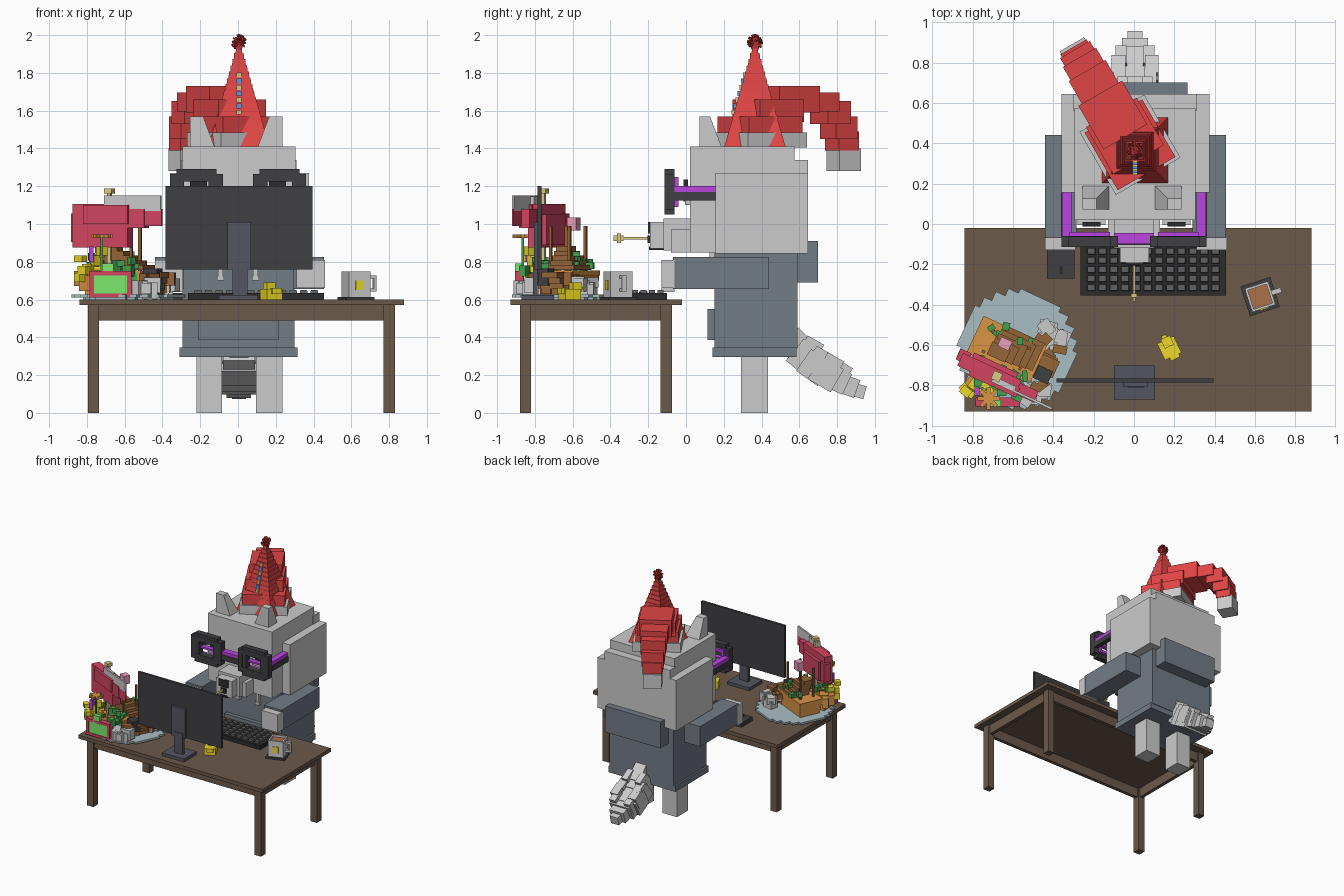
import bpy, bmesh, math, random
from mathutils import Matrix, Vector, Euler

random.seed(4)
COL = dict(wood=(.15, .1, .07), black=(.025, .025, .025), dark=(.05, .05, .055), slate=(.17, .2, .24),
           stand=(.09, .09, .12), red=(.75, .06, .06), deep=(.5, .03, .03), purple=(.5, .06, .75),
           tan=(.7, .6, .25), yellow=(.85, .7, .02), coffee=(.4, .16, .07), plate=(.4, .52, .55),
           sail=(.65, .06, .12), orange=(.7, .3, .06), brown=(.3, .13, .04), green=(.06, .35, .08),
           lime=(.2, .8, .15), pink=(.8, .35, .5), blue=(.1, .35, .8), white=(.85, .85, .85), key=(.12, .12, .12))
mats = {}


def mat(c):
    if c not in mats:
        mats[c] = bpy.data.materials.new(c)
        mats[c].diffuse_color = (*COL[c], 1)
    return mats[c]


def build(name, parts, color=None):
    """One object from boxes: (centre, size, euler, top taper)"""
    bm = bmesh.new()
    for c, s, *rest in parts:
        rot = rest[0] if rest else (0, 0, 0)
        taper = rest[1] if len(rest) > 1 else 1
        m = Matrix.Translation(c) @ Euler(rot).to_matrix().to_4x4() @ Matrix.Diagonal((*s, 1))
        vs = bmesh.ops.create_cube(bm, size=1)['verts']
        for v in vs:
            if v.co.z > 0:
                v.co.x *= taper
                v.co.y *= taper
            v.co = m @ v.co
    me = bpy.data.meshes.new(name)
    bm.to_mesh(me)
    bm.free()
    ob = bpy.data.objects.new(name, me)
    bpy.context.collection.objects.link(ob)
    if color:
        me.materials.append(mat(color))
    return ob


def span(x0, x1, y0, y1, z0, z1):
    return ((x0 + x1) / 2, (y0 + y1) / 2, (z0 + z1) / 2), (x1 - x0, y1 - y0, z1 - z0)


def pair(x0, x1, *yz):
    return [span(x0, x1, *yz), span(-x1, -x0, *yz)]


def ring(cx, cz, w, h, t, y0, y1):
    """Rectangular frame facing front"""
    return [span(cx - w, cx + w, y0, y1, cz + s * (h - t / 2) - t / 2, cz + s * (h - t / 2) + t / 2) for s in (1, -1)] + \
           [span(cx + s * (w - t / 2) - t / 2, cx + s * (w - t / 2) + t / 2, y0, y1, cz - h + t, cz + h - t) for s in (1, -1)]


# desk
build("desk_top", [span(-.84, .88, -.93, -.02, .57, .6)], "wood")
build("desk_legs", [span(x, x + .06, y, y + .06, 0, .57) for x in (-.795, .77) for y in (-.88, -.135)], "wood")
build("desk_rails", [span(-.74, .77, y, y + .03, .49, .57) for y in (-.865, -.12)] +
      [span(x, x + .03, -.82, -.135, .49, .57) for x in (-.78, .785)], "wood")

# monitor, keyboard, mouse
build("monitor_panel", [span(-.385, .395, -.785, -.765, .76, 1.2)], "dark")
build("monitor_stand", [span(-.1, .105, -.87, -.7, .6, .625), span(-.03, .05, -.81, -.785, .62, .8),
                        span(-.055, .07, -.805, -.785, .76, 1.01)], "stand")
build("keyboard_base", [span(-.265, .455, -.355, -.1, .6, .635)], "black")
build("keys", [((-.212 + i * .056, -.315 + j * .045, .642), (.042, .034, .016), (0, 0, 0), .85)
               for i in range(12) for j in range(5)], "key")
build("mouse", [span(-.43, -.295, -.27, -.125, .6, .635)], "dark")
build("mouse_wheel", [span(-.37, -.355, -.25, -.205, .63, .642)], "black")

# body
build("legs", [span(-.22, -.085, .29, .435, 0, .3), span(.095, .235, .29, .435, 0, .3)])
build("torso", [span(-.295, .3, .15, .59, .34, .85), span(-.31, .315, .14, .585, .295, .345),
                span(-.21, .215, .115, .16, .385, .55)], "slate")
build("hood", [span(-.25, .265, .55, .7, .69, .91)], "slate")
build("sleeves", [span(.29, .455, -.07, .44, .655, .825), span(-.44, -.285, -.07, .44, .655, .825)], "slate")
build("hands", [span(.31, .46, -.13, -.06, .66, .81), span(-.44, -.29, -.13, -.06, .64, .81)])
build("drawstrings", pair(.08, .105, .125, .15, .7, .85) + pair(.073, .112, .12, .15, .7, .725))

# tail: overlapping tilted blocks along a curve
path = [(.59, .35, .1, .15), (.63, .29, .17, .15), (.68, .24, .21, .14), (.74, .205, .23, .14),
        (.79, .18, .19, .12), (.84, .15, .13, .1), (.88, .125, .075, .07)]
build("tail", [((.005, y, z), (w, .14, h), (math.radians(-45 + 5 * i), 0, 0)) for i, (y, z, w, h) in enumerate(path)] +
      [((.005 + s * w * .36, y + .02, z + .03), (w * .3, .1, h), (math.radians(-30), 0, 0))
       for y, z, w, h in path[1:5] for s in (1, -1)])

# head
build("head", [span(-.295, .305, .02, .575, .85, 1.41), span(-.36, .375, .155, .575, .845, 1.27),
               span(-.3, .31, .56, .645, .845, 1.34), span(-.36, .375, .5, .645, .845, 1.27)])
ears = build("ears", [((-.19, .13, 1.49), (.13, .115, .16)), ((.17, .13, 1.49), (.13, .115, .16))])
for v in ears.data.vertices:
    if v.co.z > 1.5:  # lean the tips outward and forward
        s = 1 if v.co.x > 0 else -1
        if abs(v.co.x) < .18:
            v.co.x += s * .06
        if v.co.y > .13:
            v.co.y -= .06
build("snout", [span(-.1, .1, -.12, .03, .86, 1.03), span(-.07, .075, -.19, -.1, .87, 1.01),
                span(-.13, -.08, -.08, .03, .85, .97), span(.08, .13, -.08, .03, .85, .97)])
build("nose", [span(-.04, .045, -.2, -.18, .95, 1.01), span(-.03, .035, -.195, -.12, .862, .88),
               span(-.02, .025, -.205, -.18, .9, .94)], "black")
build("pick", [span(-.006, .008, -.37, -.18, .918, .932), span(-.014, .016, -.365, -.345, .9, .95),
               span(-.006, .008, -.385, -.33, .91, .94)], "tan")
build("eye_whites", pair(.14, .28, -.005, .03, 1.1, 1.2), "white")
build("pupils", pair(.165, .255, -.012, .01, 1.12, 1.235), "black")

# glasses: dark frames with purple inner trim
frames, trim = [], []
for s in (1, -1):
    cx = s * .22
    frames += ring(cx, 1.17, .14, .095, .04, -.115, -.06) + ring(cx, 1.17, .105, .12, .04, -.113, -.062)
    trim += ring(cx, 1.17, .1, .08, .022, -.105, -.04) + [span(cx - .1, cx + .1, -.09, -.05, 1.16, 1.175)]
frames += pair(.325, .362, -.06, .155, 1.125, 1.17) + [span(-.1, .1, -.105, -.065, 1.12, 1.165)]
trim += pair(.31, .358, -.06, .155, 1.17, 1.2) + [span(-.1, .1, -.1, -.045, 1.165, 1.19)]
build("glasses_frames", frames, "dark")
build("glasses_trim", trim, "purple")

# floppy hat: segments bending back along a turned direction
a = math.radians(30)
hc = Vector((-.03, .41, 0))
d = Vector((-math.sin(a), math.cos(a), 0))


def along(s, z):
    return hc + d * s + Vector((0, 0, z))


build("floppy_hat_brim", [(along(-.02, 1.445), (.37, .36, .08), (0, 0, a))])
segs = [(-.02, 1.52, .33, .1, .33), (.03, 1.6, .27, .12, .29), (.15, 1.66, .25, .14, .25),
        (.32, 1.645, .17, .1, .21), (.41, 1.59, .14, .12, .19), (.46, 1.51, .13, .12, .17), (.48, 1.44, .12, .1, .15)]
build("floppy_hat", [(along(s, z), (w, l, h), (0, 0, a)) for s, z, l, h, w in segs], "red")
build("floppy_hat_tip", [(along(.49, 1.34), (.14, .13, .12), (0, 0, a))])

# party hat: stepped pyramid with dots and a spiky pompom
N = 16
build("party_hat", [((.005, .365, 1.41 + (i + .5) * .033), (.31 * (1 - i / N) + .015, .31 * (1 - i / N) + .015, .034),
                     (0, 0, 0), .93) for i in range(N)], "red")
for c, k in (("tan", 0), ("blue", 1)):
    build("party_hat_dots_" + c, [((.005, .365 - (.16 * (1 - i / N) + .006), 1.41 + (i + .5) * .033), (.025, .014, .026))
                                  for i in range(5 + k, 12, 2)], c)
build("pompom", [((.005, .365, 1.962), (.085, .01, .01), (random.uniform(0, 6), random.uniform(0, 6), random.uniform(0, 6)))
                 for _ in range(26)] + [((.005, .365, 1.96), (.04, .04, .06))], "deep")

# mug on coaster
m = math.radians(18)


def turned(cx, cy, ang, u, v, z):
    return (cx + u * math.cos(ang) - v * math.sin(ang), cy + u * math.sin(ang) + v * math.cos(ang), z)


def mug(u, v, z, *s):
    return turned(.625, -.36, m, u, v, z), s, (0, 0, m)


build("coaster", [mug(0, 0, .607, .155, .155, .014)], "dark")
build("mug", [mug(0, s * .055, .68, .12, .012, .135) for s in (1, -1)] + [mug(s * .055, 0, .68, .012, .1, .135) for s in (1, -1)] +
      [mug(0, 0, .62, .12, .12, .015), mug(.085, 0, .72, .05, .025, .016), mug(.085, 0, .65, .05, .025, .016),
       mug(.102, 0, .685, .015, .025, .075)])
build("coffee", [mug(0, 0, .725, .1, .1, .01)], "coffee")
build("mug_patch", [mug(0, -.063, .675, .045, .006, .05)], "yellow")

# toy duck
t = math.radians(25)
build("toy_duck", [((.175, -.615, .628), (.09, .09, .056), (0, 0, t)), ((.165, -.585, .668), (.05, .05, .045), (0, 0, t)),
                   ((.2, -.655, .645), (.05, .03, .03), (0, 0, t)), ((.15, -.56, .66), (.025, .02, .012), (0, 0, t))], "yellow")

# food boat on a stepped plate
r = math.radians(-25)


def dish(u, v, z, *s, cx=-.58, cy=-.62, tilt=0):
    return turned(cx, cy, r, u, v, z), s, (0, tilt, r)


steps = [(.56, .22), (.51, .33), (.43, .43), (.33, .51), (.22, .56)]
build("plate", [dish(0, 0, .618, w, h, .016) for w, h in steps] + [dish(0, 0, .606, w * .8, h * .8, .012) for w, h in steps], "plate")
boat = dict(cx=-.63, cy=-.62)
build("boat_hull", [dish(0, 0, .64 + i * .025, .3 + .012 * i, .17 + .008 * i, .026, **boat) for i in range(5)], "orange")
build("boat_cabin", [dish(.05 - .02 * i, .03 - .015 * i, .77 + i * .025, .22 - .03 * i, .15 - .02 * i, .026, **boat)
                     for i in range(5)] + [dish(.17 + .015 * i, .01, .64 + .03 * i, .1, .15 - .02 * i, .03, **boat) for i in range(4)] +
      [dish(u, v, .87, .015, .015, .24, **boat) for u in (-.1, .1) for v in (-.06, .05)], "brown")
sail = dict(cx=-.68, cy=-.755)
build("sail", [dish(-.04, 0, .99, .32, .07, .23, **sail), dish(-.19, .02, .98, .06, .06, .15, **sail),
               dish(.16, -.01, 1.03, .12, .06, .1, **sail), dish(-.03, .035, .97, .24, .05, .16, **sail),
               dish(0, -.03, 1.05, .26, .05, .1, **sail), dish(.24, -.03, 1.035, .16, .01, .09, **sail)], "sail")
build("upper_sail", [dish(.15, -.03, 1.11, .33, .012, .08, **sail), dish(.05, -.02, 1.1, .12, .03, .09, **sail)])
build("mast", [dish(0, 0, .92, .02, .02, .5, **sail), dish(0, 0, 1.175, .045, .045, .025, **sail)], "tan")


# garnish scattered around the boat
def scatter(name, n, color, u, v, z, lo, hi):
    build(name, [(turned(-.58, -.62, r, random.uniform(*u), random.uniform(*v), random.uniform(*z)),
                  [random.uniform(lo, hi) for _ in range(3)], (0, 0, r + random.uniform(-.6, .6))) for _ in range(n)], color)


scatter("herbs", 22, "green", (-.14, .1), (-.23, -.1), (.65, .84), .025, .06)
scatter("rear_herbs", 8, "green", (-.16, .1), (.02, .09), (.74, .85), .02, .04)
scatter("stones", 12, None, (.08, .19), (.08, .16), (.64, .69), .04, .08)
scatter("front_stones", 8, None, (.08, .2), (-.2, -.1), (.63, .68), .05, .09)
scatter("orange_fruit", 8, "orange", (-.2, -.02), (-.25, -.14), (.65, .75), .05, .09)
scatter("crumbs", 14, "brown", (.06, .2), (-.14, .1), (.64, .74), .04, .07)
scatter("blossoms", 10, "yellow", (-.16, -.02), (-.3, -.22), (.66, .86), .03, .06)
build("flower_stem", [span(-.727, -.715, -.87, -.858, .7, .94)], "green")
build("flower", [((-.72, -.864, .935), (.11, .02, .02), (0, 0, k * math.pi / 4)) for k in range(4)], "orange")
build("pink_block", [dish(-.02, .02, 1.0, .06, .05, .07, **boat)], "pink")
build("violet_petals", [span(-.79, -.765, -.85, -.81, .8, .88)], "purple")
build("snack_box_frame", ring(-.675, .68, .11, .07, .022, -.905, -.86), "sail")
build("snack_box", [span(-.765, -.585, -.9, -.865, .63, .73), span(-.72, -.66, -.905, -.87, .72, .79)], "lime")
build("dark_cube", [dish(.17, -.06, .72, .08, .07, .09)], "dark")
